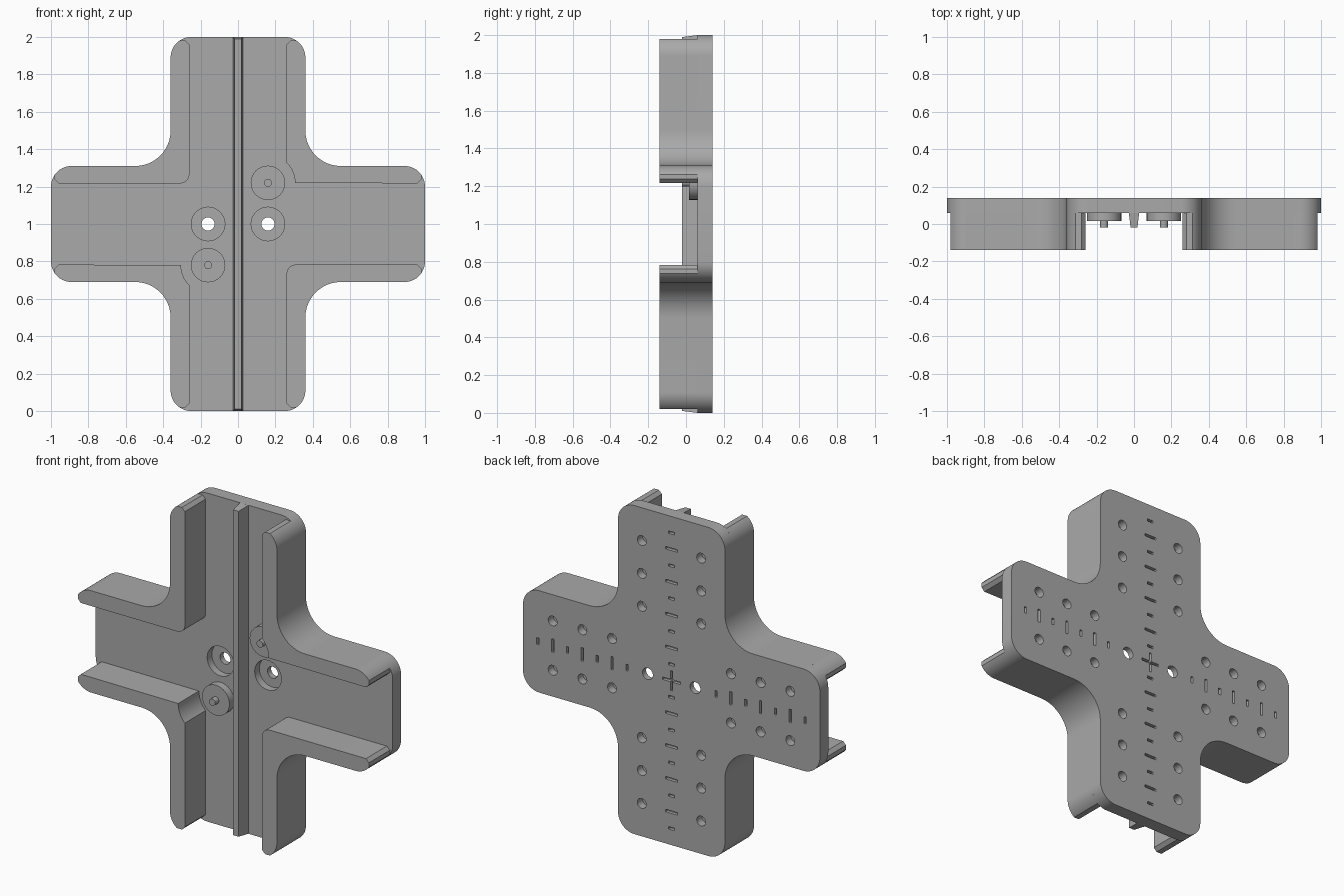
import bpy, bmesh
from math import cos, sin, radians, pi

if "Cube" in bpy.data.objects:
    bpy.data.objects.remove(bpy.data.objects["Cube"])

grey = bpy.data.materials.new("plain grey")
grey.use_nodes = True
COLOUR = (0.40, 0.40, 0.40, 1)
grey.diffuse_color = COLOUR
grey.node_tree.nodes["Principled BSDF"].inputs["Base Color"].default_value = COLOUR

MID = 1.0                             # height of the cross centre
BACK, FLOOR, RIM = 0.14, 0.06, -0.14  # depths of plate back, plate front, wall rim


def arc(cx, cz, r, a0, a1, n=12):
    angles = [radians(a0 + (a1 - a0) * i / n) for i in range(n + 1)]
    return [(cx + r * cos(a), cz + r * sin(a)) for a in angles]


def rect(cx, cz, w, h):
    return [(cx + sx * w / 2, cz + sz * h / 2)
            for sx, sz in ((-1, -1), (1, -1), (1, 1), (-1, 1))]


def circle(cx, cz, r, n=32):
    return arc(cx, cz, r, 0, 360, n)[:-1]


def add_prism(bm, pts, y0, y1):
    """Extrude an outline (measured from the cross centre) along y."""
    face = bm.faces.new([bm.verts.new((x, y0, z + MID)) for x, z in pts])
    new = bmesh.ops.extrude_face_region(bm, geom=[face])["geom"]
    for v in new:
        if isinstance(v, bmesh.types.BMVert):
            v.co.y = y1


def make(name, prisms, smooth=True):
    bm = bmesh.new()
    for pts, y0, y1 in prisms:
        add_prism(bm, pts, y0, y1)
    bmesh.ops.recalc_face_normals(bm, faces=bm.faces)
    mesh = bpy.data.meshes.new(name)
    bm.to_mesh(mesh)
    bm.free()
    mesh.materials.append(grey)
    ob = bpy.data.objects.new(name, mesh)
    bpy.context.collection.objects.link(ob)
    if smooth:
        shade(ob)
    return ob


def select(ob):
    bpy.ops.object.select_all(action="DESELECT")
    ob.select_set(True)
    bpy.context.view_layer.objects.active = ob


def shade(ob):
    select(ob)
    bpy.ops.object.shade_smooth_by_angle(angle=radians(30))


def cut(ob, prisms):
    cutter = make("cutter", prisms, False)
    cutter.hide_render = True
    select(ob)
    mod = ob.modifiers.new("cut", "BOOLEAN")
    mod.operation, mod.solver, mod.object = "DIFFERENCE", "EXACT", cutter
    bpy.ops.object.modifier_apply(modifier=mod.name)
    bpy.data.objects.remove(cutter)


# Cross-shaped base plate
fillet = arc(0.55, 0.50, 0.19, 270, 180)
quarter = arc(0.89, 0.20, 0.11, 0, 90) + fillet + arc(0.25, 0.89, 0.11, 0, 90)
outline = []
for sx, sz in ((1, 1), (-1, 1), (-1, -1), (1, -1)):
    part = [(sx * x, sz * z) for x, z in quarter]
    outline += part if sx * sz > 0 else part[::-1]
plate = make("base_plate", [(outline, FLOOR, BACK)], False)

# Through holes with round recesses on the front
PIN = 0.16
cut(plate, [(circle(s * PIN, 0, 0.09), FLOOR - 0.02, FLOOR + 0.045) for s in (-1, 1)])
cut(plate, [(circle(s * PIN, 0, 0.035), FLOOR - 0.02, BACK + 0.02) for s in (-1, 1)])

# Blind screw holes and ruler marks on the back
holes, marks = [], []
for s in (-1, 1):
    for d in (0.4, 0.6, 0.8):
        for t in (-1, 1):
            holes.append((circle(t * 0.2, s * d, 0.03, 24), BACK - 0.05, BACK + 0.02))
            holes.append((circle(s * d, t * 0.15, 0.03, 24), BACK - 0.05, BACK + 0.02))
    for i in range(1, 10):
        length = 0.04 if i % 2 else 0.08
        marks.append((rect(0, s * i / 10, length, 0.015), BACK - 0.02, BACK + 0.02))
        if i > 2:
            marks.append((rect(s * i / 10, 0, 0.015, length), BACK - 0.02, BACK + 0.02))
a, b = 0.0075, 0.06
plus = [(b, -a), (b, a), (a, a), (a, b), (-a, b), (-a, a),
        (-b, a), (-b, -a), (-a, -a), (-a, -b), (a, -b), (a, -a)]
marks.append((plus, BACK - 0.02, BACK + 0.02))
cut(plate, holes + marks)
shade(plate)

# Four corner walls; two opposite ones are scooped to clear the pegged pads
outer = arc(0.89, 0.20, 0.11, 35.1, 90) + fillet + arc(0.25, 0.89, 0.11, 0, 54.9)
scooped = arc(0.155, 0.22, 0.15, 45.6, 0)
rounded = arc(0.31, 0.267, 0.05, 180, 270)
for sx, side in ((1, "left"), (-1, "right")):
    for sz, level in ((1, "upper"), (-1, "lower")):
        inner = scooped if sx * sz > 0 else rounded
        pts = outer + [(0.28, 0.98), (0.26, 0.96)] + inner + [(0.96, 0.217), (0.98, 0.237)]
        make(f"{level}_{side}_wall", [([(sx * x, sz * z) for x, z in pts], RIM, FLOOR + 0.005)])

# Tapered centre rib with chamfered tips
rib = make("centre_rib", [(rect(0, 0, 0.056, 2), FLOOR + 0.002, -0.02)], False)
for v in rib.data.vertices:
    if v.co.y < 0:
        v.co.x *= 0.65
        v.co.z = MID + (v.co.z - MID) * 0.99

# Round pads with a small peg
for s, side in ((1, "left"), (-1, "right")):
    make(f"{side}_pad", [(circle(s * PIN, s * 0.22, 0.092), FLOOR + 0.002, 0.015)])
    make(f"{side}_peg", [(circle(s * PIN, s * 0.22, 0.021, 24), 0.017, -0.02)])
